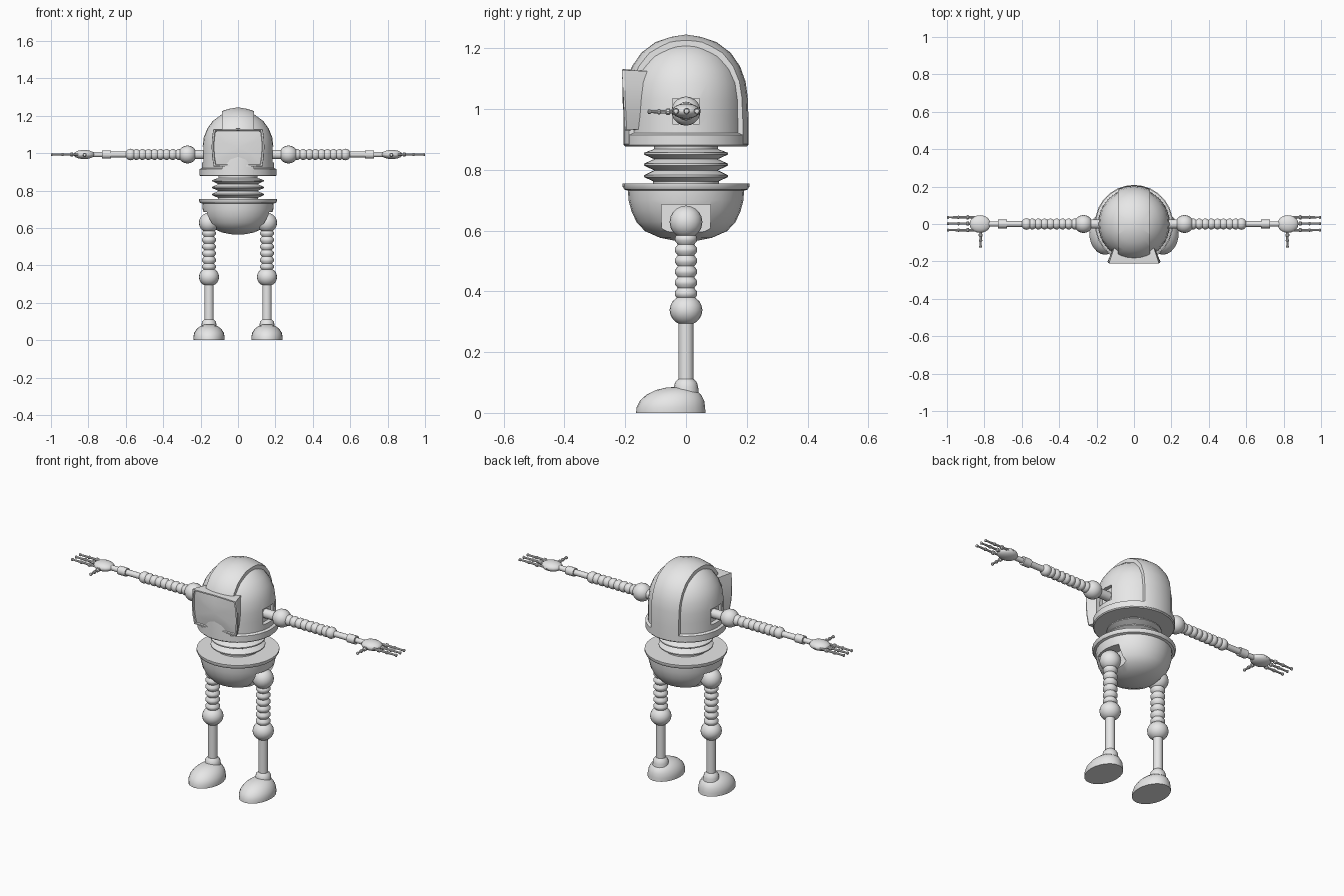
import bpy, bmesh, math
from mathutils import Vector

if "Cube" in bpy.data.objects:
    bpy.data.objects.remove(bpy.data.objects["Cube"])

grey = bpy.data.materials.new("light grey")
grey.diffuse_color = (0.8, 0.8, 0.8, 1)
grey.use_nodes = True
grey.node_tree.nodes["Principled BSDF"].inputs["Base Color"].default_value = grey.diffuse_color
X, Y, Z = Vector((1, 0, 0)), Vector((0, 1, 0)), Vector((0, 0, 1))


def ring(c, u, v, ru, rv, n):
    return [Vector(c) + u * (ru * math.cos(2 * math.pi * i / n)) + v * (rv * math.sin(2 * math.pi * i / n))
            for i in range(n)]


def loft(name, rings, angle=35):
    """Skin a list of equal rings and close both ends."""
    bm = bmesh.new()
    rows = [[bm.verts.new(p) for p in r] for r in rings]
    n = len(rows[0])
    for a, b in zip(rows, rows[1:]):
        for i in range(n):
            j = (i + 1) % n
            bm.faces.new((a[i], a[j], b[j], b[i]))
    bm.faces.new(rows[0][::-1])
    bm.faces.new(rows[-1])
    bmesh.ops.remove_doubles(bm, verts=bm.verts, dist=0.00005)
    bmesh.ops.recalc_face_normals(bm, faces=bm.faces)
    me = bpy.data.meshes.new(name)
    bm.to_mesh(me)
    bm.free()
    me.materials.append(grey)
    ob = bpy.data.objects.new(name, me)
    bpy.context.collection.objects.link(ob)
    smooth(ob, angle)
    return ob


def smooth(ob, angle=35):
    bpy.ops.object.select_all(action='DESELECT')
    ob.select_set(True)
    bpy.context.view_layer.objects.active = ob
    bpy.ops.object.shade_smooth_by_angle(angle=math.radians(angle))


def lathe(name, profile, axis=Z, origin=(0, 0, 0), n=24, flat=1.0, angle=35):
    """Turn (radius, distance) points about an axis; flat squashes the second cross direction."""
    u, v = (X, Y) if axis == Z else (Y, Z) if abs(axis.x) else (X, Z)
    return loft(name, [ring(Vector(origin) + axis * t, u, v, r, r * flat, n) for r, t in profile], angle)


def ball(r, c, h=None, k=10):
    h = h or r
    return [(r * math.sin(math.pi * i / k), c - h * math.cos(math.pi * i / k)) for i in range(k + 1)]


def bellows(t0, t1, lo, hi, count):
    step = (t1 - t0) / count
    pts = []
    for i in range(count):
        a = t0 + i * step
        pts += [(lo, a), (hi, a + 0.35 * step), (hi, a + 0.65 * step)]
    return pts + [(lo, t1)]


def block(x0, x1, y0, y1, z0, z1):
    return loft("cutter", [[Vector((x, y0, z0)), Vector((x, y1, z0)), Vector((x, y1, z1)), Vector((x, y0, z1))]
                           for x in (x0, x1)])


def boolean(ob, cutter, op='DIFFERENCE'):
    m = ob.modifiers.new("cut", 'BOOLEAN')
    m.object, m.operation, m.solver = cutter, op, 'EXACT'
    bpy.context.view_layer.objects.active = ob
    bpy.ops.object.modifier_apply(modifier=m.name)
    bpy.data.objects.remove(cutter)
    smooth(ob)


# Domed head with a base rim
dome = lathe("head_dome", [(0.2, 0.877), (0.205, 0.882), (0.205, 0.915), (0.192, 0.921), (0.191, 0.98),
                           (0.19, 1.03), (0.183, 1.085), (0.165, 1.13), (0.135, 1.172), (0.09, 1.205),
                           (0.045, 1.222), (0, 1.227)], n=32)
for s in (-1, 1):
    boolean(dome, block(s * 0.168, s * 0.3, -0.045, 0.045, 0.95, 1.035))

# Raised band running over the head from front to back
band = lathe("head_band", [(0.2, 0.878), (0.206, 0.884), (0.206, 0.96), (0.203, 1.04), (0.196, 1.09),
                           (0.178, 1.14), (0.147, 1.185), (0.1, 1.22), (0.05, 1.237), (0, 1.245)], n=32)
boolean(band, block(-0.085, 0.085, -0.4, 0.4, 0.8, 1.4), 'INTERSECT')

# Face screen: flared box with a framed, slightly bulging front
outline = [(-0.13, -0.1), (0, -0.103), (0.13, -0.1), (0.138, -0.05), (0.141, 0), (0.139, 0.05),
           (0.132, 0.098), (0, 0.101), (-0.132, 0.098), (-0.139, 0.05), (-0.141, 0), (-0.138, -0.05)]


def screen_ring(y, sx, sz, slope=0.0):
    return [Vector((x * sx, y + slope * z, 1.03 + z * sz)) for x, z in outline]


loft("face_screen", [screen_ring(-0.134, 0.8, 0.96, 0.1), screen_ring(-0.2, 1, 1, -0.05),
                     screen_ring(-0.206, 0.99, 0.99, -0.05), screen_ring(-0.206, 0.93, 0.92, -0.05),
                     screen_ring(-0.2, 0.91, 0.89, -0.05), screen_ring(-0.207, 0.5, 0.5, -0.02),
                     screen_ring(-0.209, 0, 0)], 25)

# Neck bellows
lathe("neck_bellows", [(0.105, 0.88), (0.105, 0.868), (0.138, 0.856), (0.138, 0.85), (0.105, 0.835),
                       (0.138, 0.82), (0.138, 0.814), (0.105, 0.798), (0.138, 0.782), (0.138, 0.776),
                       (0.108, 0.762), (0.108, 0.75)], n=28)

# Pelvis bowl with side pockets for the hips
bowl = lathe("pelvis_bowl", [(0, 0.755), (0.209, 0.755), (0.209, 0.745), (0.203, 0.735), (0.191, 0.731),
                             (0.189, 0.7), (0.18, 0.665), (0.163, 0.628), (0.135, 0.598), (0.085, 0.576),
                             (0.04, 0.567), (0, 0.564)], n=28)
for s in (-1, 1):
    boolean(bowl, block(s * 0.118, s * 0.3, -0.08, 0.08, 0.592, 0.685))

for s, side in ((-1, "left"), (1, "right")):
    # Leg
    hip = (s * 0.155, 0, 0)
    lathe(side + "_hip_ball", ball(0.054, 0.628), origin=hip, n=20)
    lathe(side + "_thigh_bellows", bellows(0.375, 0.59, 0.027, 0.037, 6), origin=hip, n=16, angle=60)
    lathe(side + "_knee_ball", ball(0.054, 0.338, 0.05), origin=hip, n=20)
    lathe(side + "_shin", [(0.025, 0.09), (0.025, 0.3)], origin=hip, n=16)
    lathe(side + "_ankle", [(0.042, 0.06), (0.04, 0.085), (0.036, 0.1), (0.026, 0.111), (0, 0.111)],
          origin=hip, n=16)
    # Foot: flat sole, long low toe
    rows = [(0, -0.05, 0.114, 0.083), (0.018, -0.05, 0.113, 0.084), (0.04, -0.046, 0.106, 0.079),
            (0.06, -0.04, 0.09, 0.066), (0.075, -0.034, 0.066, 0.048), (0.083, -0.03, 0.036, 0.026),
            (0.086, -0.03, 0, 0)]
    loft(side + "_foot", [ring((s * 0.155, cy, z), X, Y, w, l, 24) for z, cy, l, w in rows], 45)

    # Arm
    out, sh = X * s, (0, 0, 0.993)
    lathe(side + "_shoulder_stub", [(0.025, 0.15), (0.025, 0.25)], out, sh, 16)
    lathe(side + "_shoulder_ball", ball(0.048, 0.27), out, sh, 20)
    lathe(side + "_upper_arm_bellows", bellows(0.3, 0.56, 0.022, 0.029, 8), out, sh, 16, angle=60)
    lathe(side + "_elbow_ball", ball(0.031, 0.574, 0.028), out, sh, 16)
    lathe(side + "_forearm", [(0.016, 0.59), (0.016, 0.7)], out, sh, 14)
    lathe(side + "_forearm_cuff", [(0.023, 0.68), (0.023, 0.728)], out, sh, 14)
    lathe(side + "_wrist", [(0.014, 0.72), (0.014, 0.79)], out, sh, 12)
    lathe(side + "_palm", ball(0.047, 0.823, 0.056), out, sh, 18, flat=0.53)

    # Fingers and thumb with knuckle knobs
    def finger(name, axis, origin, a, b):
        m = a + 0.45 * (b - a)
        pts = [(0.006, a - 0.04), (0.006, a - 0.008), (0.011, a - 0.004), (0.011, a + 0.006), (0.006, a + 0.01),
               (0.006, m - 0.006), (0.009, m - 0.003), (0.009, m + 0.003), (0.006, m + 0.006),
               (0.005, b - 0.012), (0.008, b - 0.008), (0.008, b - 0.002), (0.004, b)]
        lathe(name, pts, axis, origin, 10)

    for i, y in enumerate((-0.033, 0.002, 0.036)):
        finger(f"{side}_finger_{i + 1}", out, (0, y, 0.993), 0.888, 1.0)
    finger(side + "_thumb", -Y, (s * 0.82, 0, 0.991), 0.058, 0.126)
